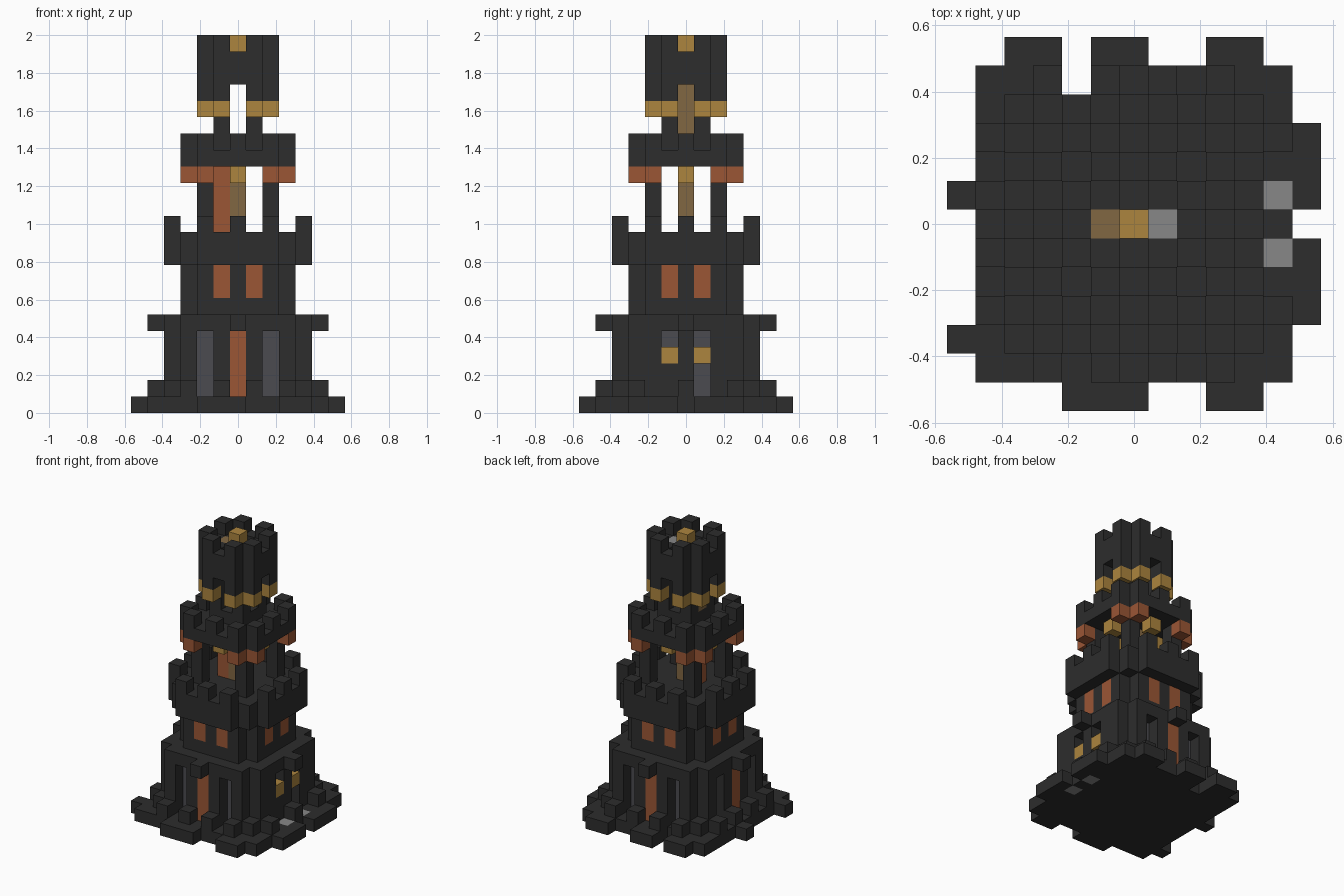
import bpy
import bmesh
from mathutils import Vector

cube = bpy.data.objects.get("Cube")
if cube:
    bpy.data.objects.remove(cube, do_unlink=True)

U = 2 / 23  # size of one block
owner = {}  # block position -> part name
colour_of = {}


def srgb(r, g, b):
    return tuple(((c / 255 + 0.055) / 1.055) ** 2.4 for c in (r, g, b)) + (1.0,)


def material(name, *rgb):
    m = bpy.data.materials.new(name)
    m.use_nodes = True
    m.diffuse_color = srgb(*rgb)
    bsdf = next(n for n in m.node_tree.nodes if n.type == "BSDF_PRINCIPLED")
    bsdf.inputs["Base Color"].default_value = m.diffuse_color
    bsdf.inputs["Roughness"].default_value = 0.9
    return m


STONE = material("dark stone", 45, 45, 45)
COPPER = material("copper orange", 155, 86, 53)
GOLD = material("gold", 172, 133, 62)
WOOD = material("brown wood", 129, 103, 66)
GLASS = material("dark glass", 75, 75, 80)
GREY = material("light grey", 135, 135, 135)


def add(name, mat, columns, z0, z1):
    """Fill columns (x, y) with blocks from level z0 to z1 inclusive."""
    colour_of[name] = mat
    for x, y in columns:
        for z in range(z0, z1 + 1):
            owner[x, y, z] = name


def remove(columns, z0, z1):
    for x, y in columns:
        for z in range(z0, z1 + 1):
            owner.pop((x, y, z), None)


def disc(r, cut):
    """Square of half-width r with corners beyond |x|+|y| = cut removed."""
    span = range(-r, r + 1)
    return [(x, y) for x in span for y in span if abs(x) + abs(y) <= cut]


def rim(r, offsets):
    """Columns on all four sides at distance r, at mirrored offsets."""
    return {p for o in offsets for s in (-o, o)
            for p in ((r, s), (-r, s), (s, r), (s, -r))}


# Ragged foundation
add("foundation", STONE, disc(5, 10), 0, 0)
add("foundation", STONE, [(x, 6) for x in (-4, -3, -1, 0, 3, 4)], 0, 0)
add("foundation", STONE, [(x, -6) for x in (-2, -1, 0, 3, 4)], 0, 0)
add("foundation", STONE, [(6, y) for y in (-3, -2, -1, 1, 2, 3)], 0, 0)
add("foundation", STONE, [(-6, 1), (-6, -4)], 0, 0)
remove([(-2, 5)], 0, 0)
add("paving", GREY, [(5, 1), (5, -1)], 0, 0)

# Ground storey with buttress feet, recessed windows and doors
add("ground_storey", STONE, disc(4, 7), 1, 5)
feet = [p for p in rim(5, (1, 3)) if p not in ((5, 1), (5, -1))]
add("buttress_feet", STONE, feet + [(5, 0)], 1, 1)
add("buttress_feet", STONE, [(x, y) for x in (-4, 4) for y in (-4, 4)], 1, 1)
add("corbels", STONE, rim(5, (0,)), 5, 5)
sides = [p for p in rim(4, (2,)) if p[0] != 4]
remove(sides, 1, 4)
add("ground_windows", GLASS,
    [(max(-3, min(3, x)), max(-3, min(3, y))) for x, y in sides], 1, 4)
add("doors", COPPER, [(0, -4), (0, 4), (-4, 0)], 1, 4)

# Side windows with lanterns
remove([(4, 1)], 1, 4)
remove([(4, -1)], 4, 4)
add("side_windows", GLASS, [(3, 1)], 1, 4)
add("side_windows", GLASS, [(3, -1)], 4, 4)
add("side_lanterns", GOLD, [(4, 1), (4, -1)], 3, 3)

# Second storey and its battlement
add("second_storey", STONE, disc(3, 5), 6, 8)
add("upper_windows", COPPER, rim(3, (1,)), 7, 8)
add("lower_battlement", STONE, disc(4, 6), 9, 10)
add("lower_merlons", STONE, rim(4, (0, 2)), 11, 11)

# Open middle gallery
corners = [(x, y) for x in (-2, 2) for y in (-2, 2)]
add("gallery_posts", STONE, corners, 11, 14)
add("gallery_core", WOOD, [(0, 0)], 11, 14)
add("gallery_door", COPPER, [(-1, 0)], 11, 14)
add("gallery_brackets", COPPER, rim(3, (2,)), 14, 14)
add("gallery_lanterns", GOLD, rim(2, (0,)), 14, 14)
add("middle_battlement", STONE, disc(3, 5), 15, 15)
add("middle_merlons", STONE, rim(3, (0, 2)), 16, 16)

# Top turret
posts = [(x, y) for x in (-1, 1) for y in (-1, 1)]
add("turret_posts", STONE, posts, 16, 21)
add("turret_base", STONE, disc(1, 2), 16, 16)
add("turret_brackets", GOLD, rim(2, (1,)), 18, 18)
add("turret_wall", STONE, rim(2, (1,)), 19, 22)
add("turret_wall", STONE, rim(2, (0,)), 20, 21)
add("turret_floor", STONE, disc(1, 2), 20, 20)
add("turret_pole", WOOD, [(-1, 0)], 17, 21)
add("beacon_step", GREY, [(1, 0)], 21, 21)
add("beacon", GOLD, [(0, 0)], 21, 22)


# Turn each part's blocks into a mesh of its exposed faces
AXES = [Vector(a) for a in ((1, 0, 0), (0, 1, 0), (0, 0, 1))]


def build(name):
    bm = bmesh.new()
    for cell, part in owner.items():
        if part != name:
            continue
        centre = Vector(cell) + Vector((0, 0, 0.5))
        for i in range(3):
            for sign in (-1, 1):
                n = AXES[i] * sign
                if tuple(int(c) for c in Vector(cell) + n) in owner:
                    continue
                a, b = AXES[(i + 1) % 3], AXES[(i + 2) % 3] * sign
                ring = (-a - b, a - b, a + b, b - a)
                bm.faces.new([bm.verts.new((centre + (n + d) / 2) * U)
                              for d in ring])
    bmesh.ops.remove_doubles(bm, verts=bm.verts, dist=U / 100)
    bmesh.ops.dissolve_limit(bm, angle_limit=0.01, verts=bm.verts, edges=bm.edges)
    mesh = bpy.data.meshes.new(name)
    bm.to_mesh(mesh)
    bm.free()
    mesh.materials.append(colour_of[name])
    bpy.context.collection.objects.link(bpy.data.objects.new(name, mesh))


for part_name in colour_of:
    build(part_name)
